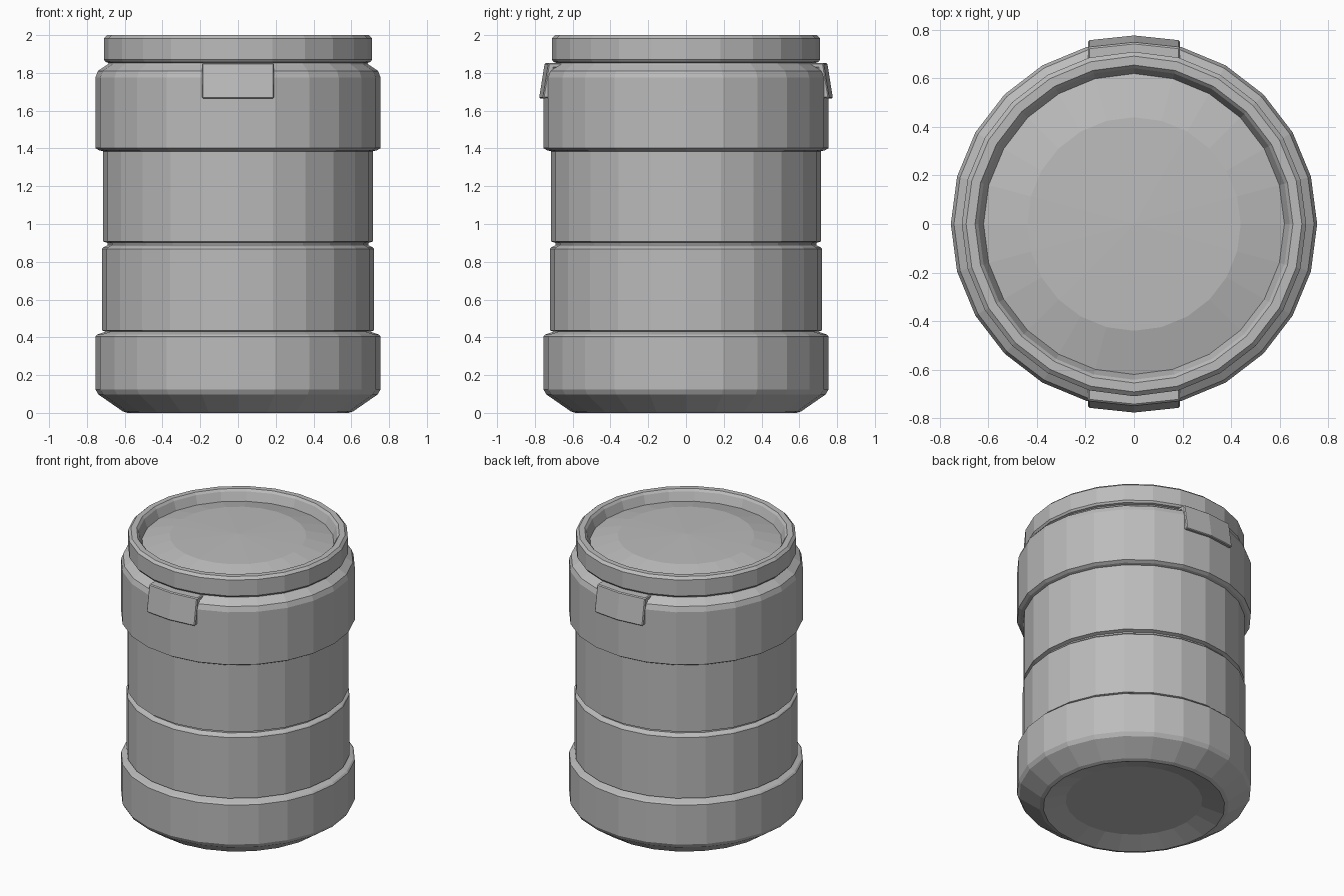
import bpy
import bmesh
from math import cos, sin, tau

SIDES = 24

cube = bpy.data.objects.get("Cube")
if cube:
    bpy.data.objects.remove(cube, do_unlink=True)

grey = bpy.data.materials.new("plain grey")
grey.use_nodes = True
colour = (0.5, 0.5, 0.5, 1)
grey.diffuse_color = colour
grey.node_tree.nodes["Principled BSDF"].inputs["Base Color"].default_value = colour


def add_object(name, bm):
    bmesh.ops.recalc_face_normals(bm, faces=bm.faces)
    mesh = bpy.data.meshes.new(name)
    bm.to_mesh(mesh)
    bm.free()
    mesh.materials.append(grey)
    obj = bpy.data.objects.new(name, mesh)
    bpy.context.collection.objects.link(obj)
    return obj


def lathe(name, profile):
    """Turn a (radius, height) profile into a closed faceted solid."""
    bm = bmesh.new()
    rings = []
    for r, z in profile:
        if r == 0:
            rings.append([bm.verts.new((0, 0, z))] * SIDES)
        else:
            rings.append([bm.verts.new((r * cos(tau * i / SIDES), r * sin(tau * i / SIDES), z))
                          for i in range(SIDES)])
    for low, high in zip(rings, rings[1:]):
        for i in range(SIDES):
            j = (i + 1) % SIDES
            corners = dict.fromkeys((low[i], low[j], high[j], high[i]))
            bm.faces.new(list(corners))
    return add_object(name, bm)


# Barrel body: hollowed base, chamfered foot, bands, grooves and shoulder,
# then the lid rim with its sunken, gently domed top
base = [(0, .045), (.44, .045), (.585, 0), (.61, .008), (.74, .098), (.755, .125)]
bands = [(.755, .405), (.745, .415), (.70, .43), (.72, .437), (.72, .868),
         (.715, .875), (.69, .888), (.69, .90), (.715, .908), (.715, 1.385),
         (.735, 1.39), (.755, 1.402)]
shoulder = [(.755, 1.775), (.742, 1.81), (.69, 1.845), (.685, 1.853)]
rim = [(.70, 1.857), (.71, 1.87), (.71, 1.983), (.692, 2), (.655, 2), (.642, 1.985)]
lid = [(.62, 1.925), (.44, 1.97), (0, 1.983)]
lathe("barrel", base + bands + shoulder + rim + lid)


# Lid clips: a bent strip following the curve of the wall
def clip(name, side):
    section = [(.66, 1.852), (.748, 1.852), (.778, 1.664), (.745, 1.668),
               (.718, 1.825), (.66, 1.825)]
    bm = bmesh.new()
    loops = [[bm.verts.new((.19 * t, side * (r - .02 * abs(t)), z)) for r, z in section]
             for t in (-1, 0, 1)]
    for a, b in zip(loops, loops[1:]):
        for i in range(len(section)):
            j = (i + 1) % len(section)
            bm.faces.new((a[i], a[j], b[j], b[i]))
    bm.faces.new(loops[0])
    bm.faces.new(loops[-1])
    obj = add_object(name, bm)
    bevel = obj.modifiers.new("soft edges", "BEVEL")
    bevel.width = .006
    bevel.segments = 1


clip("front_clip", -1)
clip("back_clip", 1)
